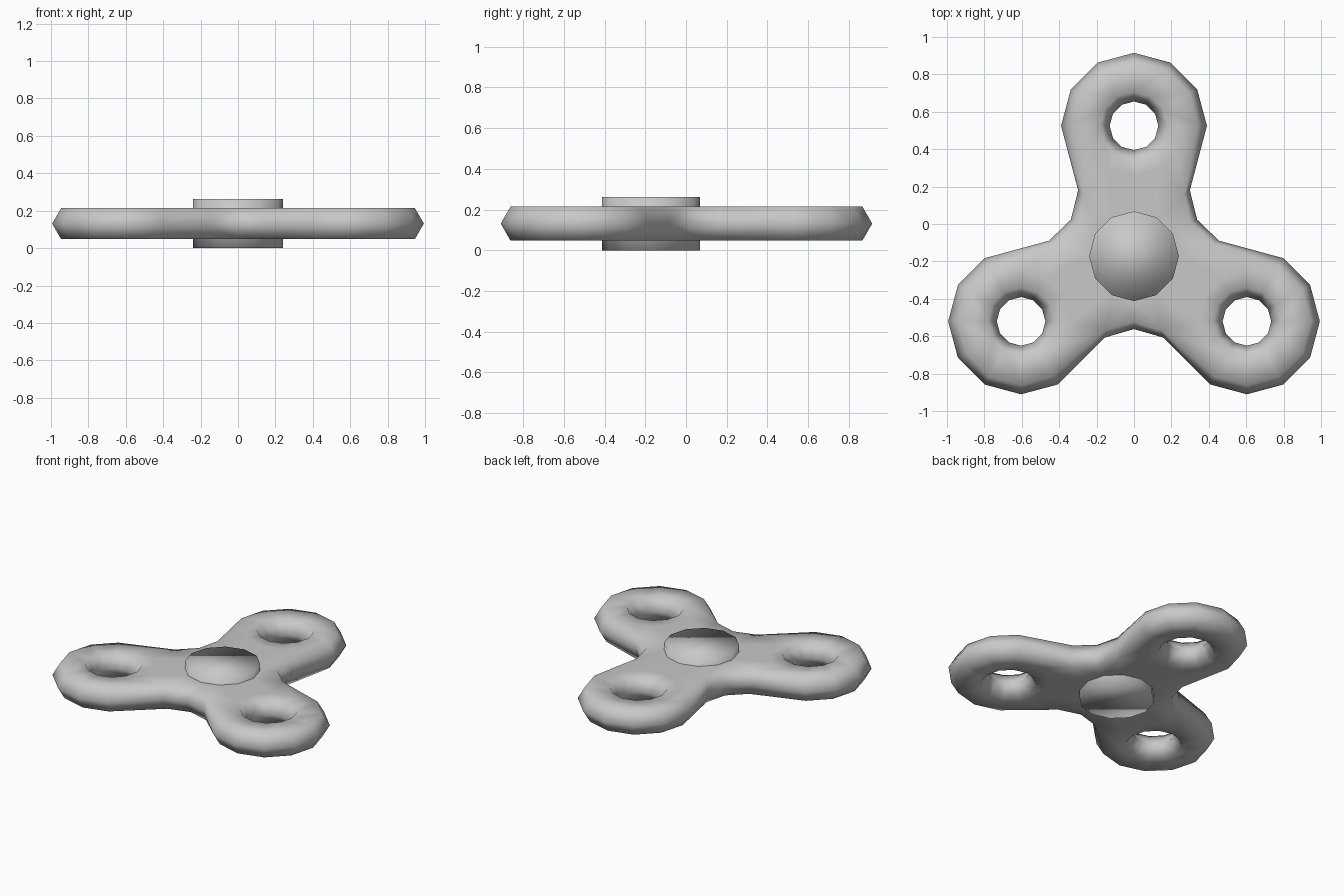
import bpy
import bmesh
from math import sin, cos, pi, radians
from mathutils import Matrix, Vector

cube = bpy.data.objects.get("Cube")
if cube:
    bpy.data.objects.remove(cube, do_unlink=True)

HUB = Vector((0, -0.172, 0.131))    # centre of the hub at mid thickness
ARM = 0.697                         # hub centre to hole centre
HALF = 0.083                        # half thickness of the body

gray = bpy.data.materials.new("plain gray")
gray.use_nodes = True
gray.diffuse_color = (0.58, 0.58, 0.58, 1)
gray.node_tree.nodes["Principled BSDF"].inputs["Base Color"].default_value = gray.diffuse_color


def finish(bm, name):
    """Turn a bmesh into a smooth shaded object placed at the hub."""
    bmesh.ops.remove_doubles(bm, verts=bm.verts, dist=0.0005)
    bmesh.ops.recalc_face_normals(bm, faces=bm.faces)
    mesh = bpy.data.meshes.new(name)
    bm.to_mesh(mesh)
    bm.free()
    mesh.materials.append(gray)
    for poly in mesh.polygons:
        poly.use_smooth = True
    obj = bpy.data.objects.new(name, mesh)
    obj.location = HUB
    bpy.context.collection.objects.link(obj)
    return obj


def polar(radius, degrees, z, centre=0.0):
    """Point at an angle measured from the arm's outward direction."""
    a = radians(degrees)
    return Vector((radius * sin(a), centre + radius * cos(a), z))


def half_arm():
    """Faces of the upper half of one arm's right side, hub included."""
    steps = range(0, 181, 30)
    hole = [polar(0.13, a, 0, ARM) for a in steps]
    hole_top = [polar(0.18, a, HALF, ARM) for a in steps]
    rim = [polar(0.39, a, 0, ARM) for a in steps[:4]]
    ring = [polar(0.342 if a <= 90 else 0.265, a, HALF, ARM) for a in steps]
    # Neck and the notch between two arms
    rim += [polar(0.462, 40.3, 0), polar(0.39, 60, 0)]
    neck, notch = polar(0.425, 39.2, HALF), polar(0.353, 60, HALF)
    edge = ring[:4] + [neck, notch]
    hub = [polar(0.24, a, HALF) for a in (0, 30, 60)]

    faces = []
    for i in range(6):
        faces.append((hole[i], hole[i + 1], hole_top[i + 1], hole_top[i]))
        faces.append((hole_top[i], hole_top[i + 1], ring[i + 1], ring[i]))
    for i in range(5):
        faces.append((rim[i], rim[i + 1], edge[i + 1], edge[i]))
    # Flat web joining the ring, neck and hub
    faces += [(ring[3], ring[4], neck), (ring[4], ring[5], neck),
              (ring[5], ring[6], hub[0], hub[1]), (ring[5], hub[1], neck),
              (neck, hub[1], hub[2], notch)]
    centre = Vector((0, 0, HALF))
    faces += [(hub[0], hub[1], centre), (hub[1], hub[2], centre)]
    return faces


# Three-armed body: mirror the half arm across its axis and thickness, then turn it
bm = bmesh.new()
for turn in range(3):
    spin = Matrix.Rotation(turn * 2 * pi / 3, 3, "Z")
    for sx in (1, -1):
        for sz in (1, -1):
            flip = Matrix.Diagonal((sx, 1, sz))
            for face in half_arm():
                bm.faces.new([bm.verts.new(spin @ (flip @ p)) for p in face])
finish(bm, "spinner_body")

# Centre cap passing through the hub
bm = bmesh.new()
bmesh.ops.create_cone(bm, cap_ends=True, segments=12, radius1=0.24, radius2=0.24,
                      depth=2 * HUB.z)
finish(bm, "centre_cap")
